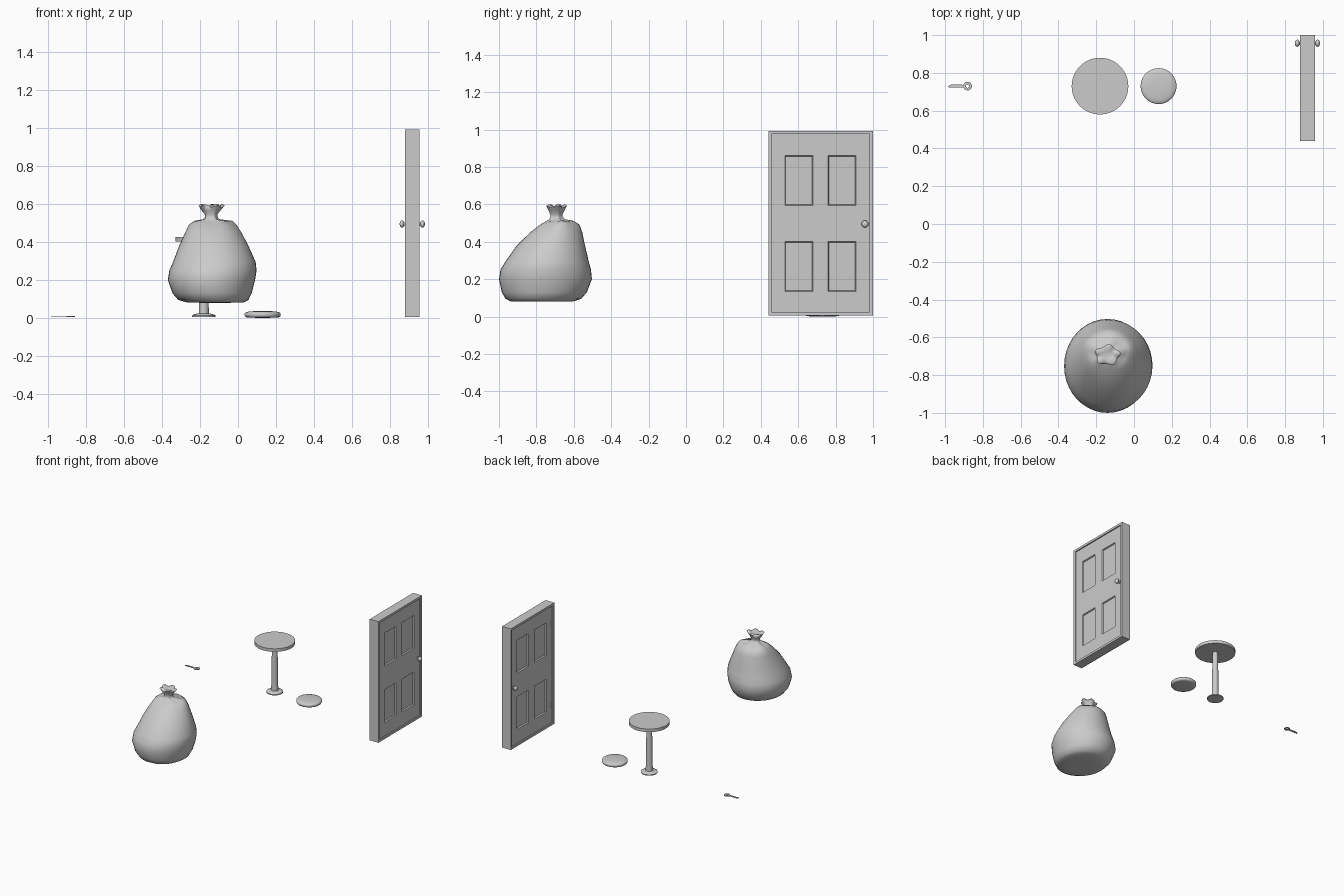
import bpy, bmesh, math
from mathutils import Matrix, Vector

if "Cube" in bpy.data.objects:
    bpy.data.objects.remove(bpy.data.objects["Cube"])


def finish(bm, name, smooth=None):
    bmesh.ops.remove_doubles(bm, verts=bm.verts[:], dist=1e-6)
    bmesh.ops.recalc_face_normals(bm, faces=bm.faces[:])
    me = bpy.data.meshes.new(name)
    bm.to_mesh(me)
    bm.free()
    ob = bpy.data.objects.new(name, me)
    bpy.context.collection.objects.link(ob)
    if smooth:
        bpy.ops.object.select_all(action='DESELECT')
        ob.select_set(True)
        bpy.context.view_layer.objects.active = ob
        bpy.ops.object.shade_smooth_by_angle(angle=math.radians(smooth))
    return ob


def skin(bm, rings, loop=False):
    """Bridge rings of points with quads; cap both ends unless looped."""
    vs = [[bm.verts.new(p) for p in r] for r in rings]
    n = len(vs[0])
    for a, b in zip(vs, vs[1:] + (vs[:1] if loop else [])):
        for i in range(n):
            j = (i + 1) % n
            bm.faces.new((a[i], a[j], b[j], b[i]))
    if not loop:
        bm.faces.new(vs[0])
        bm.faces.new(vs[-1])


def lathe(name, profile, loc, seg=32, axis='Z', flip=1, loop=False, smooth=40):
    bm = bmesh.new()
    rings = []
    for r, h in profile:
        ring = []
        for i in range(seg):
            a = math.tau * i / seg
            c, s = r * math.cos(a), r * math.sin(a)
            p = (c, s, h) if axis == 'Z' else (h * flip, c, s)
            ring.append(Vector(p) + Vector(loc))
        rings.append(ring)
    skin(bm, rings, loop)
    return finish(bm, name, smooth)


def box(bm, lo, hi):
    size = [b - a for a, b in zip(lo, hi)]
    mid = [(a + b) / 2 for a, b in zip(lo, hi)]
    bmesh.ops.create_cube(bm, size=1, matrix=Matrix.Translation(mid) @ Matrix.Diagonal((*size, 1)))


# pedestal table
T = (-0.18, 0.73, 0)
lathe("table_top", [(0.15, 0.402), (0.15, 0.427)], T, 48)
lathe("table_pole", [(0.027, 0.015), (0.024, 0.12), (0.021, 0.403)], T)
lathe("table_base", [(0.062, 0.006), (0.062, 0.013), (0.055, 0.018), (0.03, 0.024)], T, smooth=30)

# round domed cushion
lathe("cushion", [(0.04, 0.001), (0.08, 0.002), (0.091, 0.005), (0.095, 0.013), (0.095, 0.024),
                  (0.09, 0.029), (0.075, 0.033), (0.045, 0.036), (0.012, 0.037)],
      (0.13, 0.73, 0), 40, smooth=80)

# key: ring-shaped bow plus pointed blade
lathe("key_bow", [(0.009, 0.006), (0.023, 0.006), (0.023, 0.011), (0.009, 0.011)],
      (-0.881, 0.73, 0), 24, loop=True)
blade = [(-0.895, 0.722), (-0.895, 0.737), (-0.965, 0.738), (-0.975, 0.736), (-0.984, 0.727), (-0.982, 0.722)]
bm = bmesh.new()
skin(bm, [[(x, y, z) for x, y in blade] for z in (0.0065, 0.0105)])
finish(bm, "key_blade")

# door frame: outer rim standing proud of the door leaf
X, Y0, Y1, Z0, Z1 = 0.918, 0.44, 1.0, 0.006, 0.993
H, W = 0.039, 0.018
bm = bmesh.new()
skin(bm, [[(X + dx, y, z) for dx, y, z in (
    (-H, ys, zs), (H, ys, zs), (H, ys + W * sy, zs + W * sz), (-H, ys + W * sy, zs + W * sz))]
    for ys, zs, sy, sz in ((Y0, Z0, 1, 1), (Y1, Z0, -1, 1), (Y1, Z1, -1, -1), (Y0, Z1, 1, -1))], loop=True)
finish(bm, "door_frame")

# door leaf with four recessed panels on each side
ys = [Y0 + W, 0.529, 0.679, 0.759, 0.909, Y1 - W]
zs = [Z0 + W, 0.134, 0.401, 0.594, 0.861, Z1 - W]
bm = bmesh.new()
panels = []
for s in (-1, 1):
    g = [[bm.verts.new((X + s * (H - 0.009), y, z)) for z in zs] for y in ys]
    for i in range(5):
        for j in range(5):
            q = [g[i][j], g[i + 1][j], g[i + 1][j + 1], g[i][j + 1]]
            f = bm.faces.new(q if s > 0 else q[::-1])
            if i in (1, 3) and j in (1, 3):
                panels.append(f)
bm.normal_update()
bmesh.ops.inset_individual(bm, faces=panels, thickness=0.006, depth=-0.01)
finish(bm, "door_leaf")

# knobs on both sides, latch edge
for side, s in (("left", -1), ("right", 1)):
    lathe("door_knob_" + side, [(0.016, 0.028), (0.016, 0.033), (0.009, 0.035), (0.009, 0.043),
                                (0.016, 0.046), (0.019, 0.052), (0.018, 0.059), (0.012, 0.064), (0.004, 0.066)],
          (X, 0.957, 0.495), 24, 'X', s, smooth=50)

# hinges
for name, z in (("lower", 0.17), ("upper", 0.83)):
    lathe("hinge_" + name, [(0.006, -0.025), (0.006, 0.025)], (X - H + 0.006, Y0 + W + 0.004, z), 12)

# tied sack: (z, x min, x max, y min, y max, pleat amount)
sections = [
    (0.080, -0.20, -0.04, -0.87, -0.67, 0), (0.082, -0.27, 0.03, -0.94, -0.60, 0),
    (0.095, -0.315, 0.055, -0.965, -0.56, 0), (0.13, -0.345, 0.072, -0.985, -0.53, 0),
    (0.20, -0.37, 0.09, -1.0, -0.503, 0), (0.25, -0.362, 0.098, -0.992, -0.508, 0),
    (0.295, -0.342, 0.093, -0.965, -0.52, 0), (0.38, -0.31, 0.055, -0.905, -0.54, 0),
    (0.45, -0.28, 0.018, -0.835, -0.555, 0.01), (0.49, -0.262, -0.008, -0.785, -0.57, 0.02),
    (0.51, -0.235, -0.03, -0.75, -0.60, 0.03), (0.518, -0.185, -0.10, -0.735, -0.648, 0.05),
    (0.53, -0.173, -0.108, -0.727, -0.66, 0.05), (0.545, -0.175, -0.108, -0.727, -0.66, 0.06),
    (0.567, -0.195, -0.09, -0.737, -0.65, 0.09), (0.587, -0.208, -0.074, -0.748, -0.64, 0.11),
    (0.595, -0.198, -0.083, -0.738, -0.65, 0.11), (0.585, -0.175, -0.105, -0.715, -0.672, 0.05)]
bm = bmesh.new()
rings = []
for z, x0, x1, y0, y1, p in sections:
    ring = []
    for i in range(40):
        a = math.tau * i / 40
        wave = math.sin(5 * a + 0.6)
        k = 1 + p * (wave - 0.4)
        ring.append(((x0 + x1) / 2 + (x1 - x0) / 2 * k * math.cos(a),
                     (y0 + y1) / 2 + (y1 - y0) / 2 * k * math.sin(a),
                     z + 0.05 * p * wave))
    rings.append(ring)
skin(bm, rings)
finish(bm, "tied_sack", 70)
